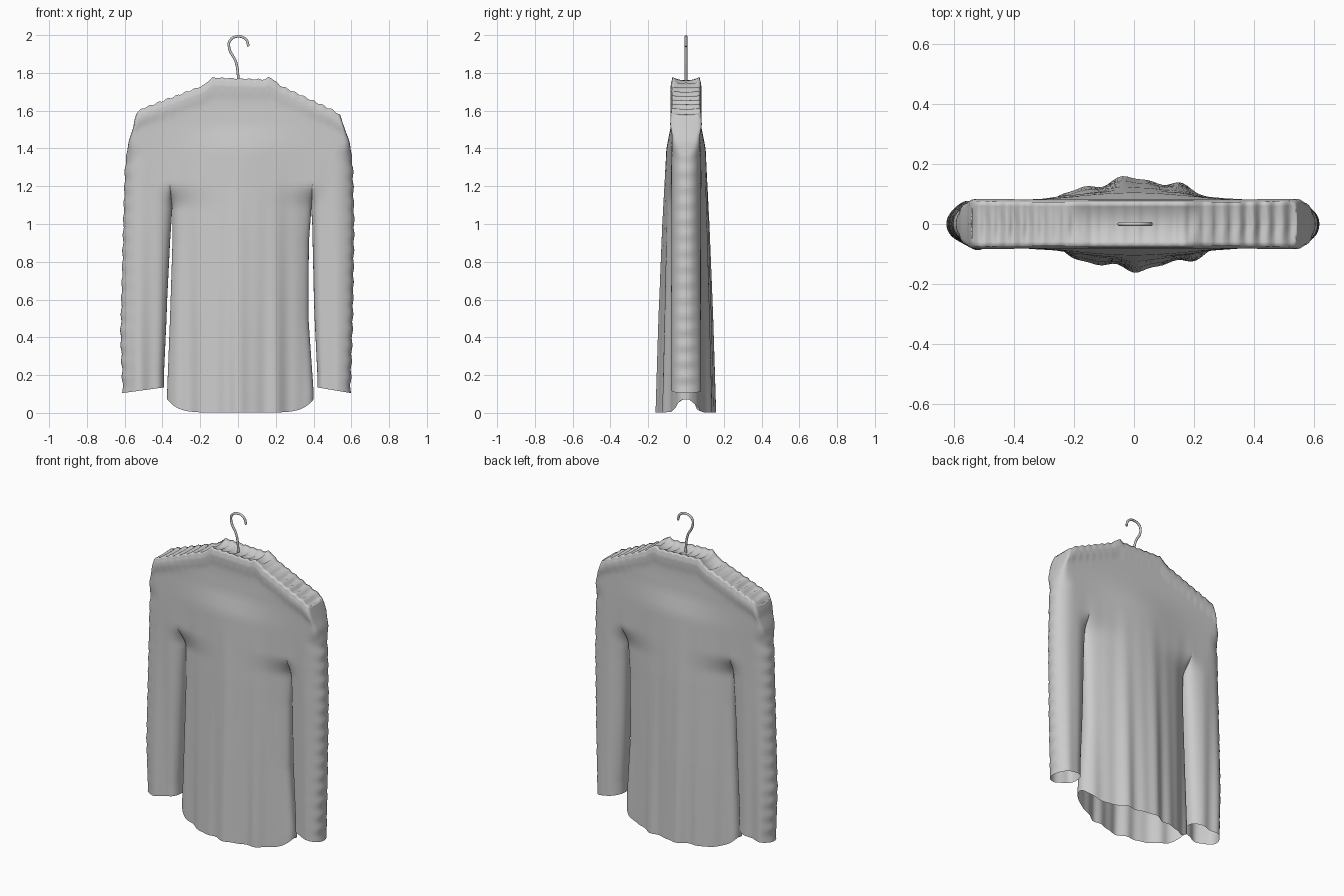
import bpy, bmesh, math
from math import sin, cos, pi, exp

if "Cube" in bpy.data.objects:
    bpy.data.objects.remove(bpy.data.objects["Cube"])


def lerp_table(table, v):
    if v <= table[0][0]:
        return table[0][1]
    for (a, p), (b, q) in zip(table, table[1:]):
        if v <= b:
            return p + (q - p) * (v - a) / (b - a)
    return table[-1][1]


def smooth(a, b, v):
    t = min(1, max(0, (v - a) / (b - a)))
    return t * t * (3 - 2 * t)


ARMPIT, TOP = 1.08, 1.6
# outlines: nominal height -> x
OUT_R = [(0, .595), (.5, .608), (1, .615), (1.3, .608), (1.45, .592), (1.54, .565), (1.57, .553), (1.6, .54)]
OUT_L = [(0, -.61), (.4, -.622), (1, -.607), (1.3, -.598), (1.45, -.58), (1.54, -.553), (1.57, -.55), (1.6, -.54)]
IN_R = [(.1, .42), (.6, .402), (1, .393), (ARMPIT, .388), (TOP, .41)]
IN_L = [(.1, -.392), (.6, -.375), (.9, -.36), (ARMPIT, -.348), (TOP, -.40)]
SIDE_R = [(.05, .40), (.5, .373), (.9, .375), (ARMPIT, .388), (TOP, .41)]
SIDE_L = [(.05, -.375), (.5, -.36), (.9, -.347), (ARMPIT, -.348), (TOP, -.40)]
# shoulder line: x -> z, and body depth: z -> y
SHOULDER = [(-.56, 1.565), (-.51, 1.61), (-.18, 1.735), (-.14, 1.775), (.14, 1.765),
            (.17, 1.78), (.22, 1.735), (.51, 1.6), (.56, 1.56)]
DEPTH = [(0, .15), (.5, .138), (1, .122), (1.4, .104), (1.52, .08), (1.62, .073), (1.8, .07)]


def top_z(x):
    return lerp_table(SHOULDER, x) + .004 * sin(x * 130)


def height(zn, x, hem):
    if zn < .5:
        return hem + (.5 - hem) * zn / .5
    if zn > 1.3:
        return 1.3 + (top_z(x) - 1.3) * (zn - 1.3) / .3
    return zn


def depth(x, z, side):
    # body bulge, soft vertical folds and the rolled shoulder edge
    d = lerp_table(DEPTH, z)
    base = min(.075, d)
    y = base + (d - base) * exp(-(x / .27) ** 2)
    fade = max(0, 1 - z / 1.35)
    shift = .9 if side < 0 else 2.3
    y += fade * (.009 * sin(x * 34 + shift + z * .4) + .005 * sin(x * 61 + shift * 2))
    drop = top_z(x) - z
    return y + .010 * exp(-((drop - .045) / .03) ** 2)


def rounded(t, p):
    return max(0, 1 - abs(t) ** p) ** (1 / p)


def closure(part, t, zn):
    # how far the cloth opens away from its side edges
    joined = smooth(ARMPIT, 1.22, zn)
    if part == 'body':
        c = rounded(2 * t - 1, 2.6)
        return c + (1 - c) * joined
    u = 2 * t - 1 if part == 'right' else 1 - 2 * t
    if u < 0:
        c = rounded(u, 2.3)
        return c + (1 - c) * joined
    return rounded(u, 2.2 + 6 * smooth(1.35, 1.56, zn))


rows = sorted([i * .02 for i in range(78)] + [1.57, 1.58, 1.59, TOP])
bm = bmesh.new()


def skin(grid):
    for r, s in zip(grid, grid[1:]):
        for a, b, c, d in zip(r, r[1:], s[1:], s):
            bm.faces.new((a, b, c, d))


# body and both sleeves, front and back panels, plus the strip over the shoulders
for part, left, right, n in (('left', OUT_L, IN_L, 22), ('body', SIDE_L, SIDE_R, 72),
                             ('right', IN_R, OUT_R, 22)):
    ts = [(1 - cos(pi * i / n)) / 2 for i in range(n + 1)]
    edges = []
    for side in (-1, 1):
        grid = []
        for zn in rows:
            a, b = lerp_table(left, zn), lerp_table(right, zn)
            row = []
            for t in ts:
                x = a + (b - a) * t
                if part == 'body':
                    hem = .002 + .07 * min(1, abs(2 * t - 1)) ** 7
                else:
                    u = t if part == 'right' else 1 - t
                    hem = .135 - .03 * u
                z = height(zn, x, hem)
                y = side * depth(x, z, side) * closure(part, t, zn)
                # puckers along the outer sleeve seam
                if part != 'body' and zn < 1.4:
                    u = t if part == 'right' else 1 - t
                    x += (1 if part == 'right' else -1) * .003 * u ** 6 * sin(z * 75)
                row.append(bm.verts.new((x, y, z)))
            grid.append(row)
        skin(grid)
        edges.append(grid[-1])
    strip = []
    m = 10
    for j in range(m + 1):
        s = j / m
        row = []
        for f, k in zip(*edges):
            p = f.co.lerp(k.co, s)
            v = 1 - (2 * s - 1) ** 2
            w = min(1, abs(f.co.y) / .05)
            dip = .022 if abs(p.x) < .2 else .006
            p.z += w * v * (-dip + .004 * sin(p.x * 130 + 3 * abs(s - .5)))
            row.append(bm.verts.new(p))
        strip.append(row)
    skin(strip)

bmesh.ops.remove_doubles(bm, verts=bm.verts, dist=.0002)
bmesh.ops.recalc_face_normals(bm, faces=bm.faces)
for f in bm.faces:
    f.smooth = True
me = bpy.data.meshes.new('shirt')
bm.to_mesh(me)
bm.free()
bpy.context.collection.objects.link(bpy.data.objects.new('shirt', me))


def wire(name, pts, r):
    cu = bpy.data.curves.new(name, 'CURVE')
    cu.dimensions = '3D'
    cu.bevel_depth = r
    cu.bevel_resolution = 3
    cu.use_fill_caps = True
    sp = cu.splines.new('BEZIER')
    sp.bezier_points.add(len(pts) - 1)
    for bp, (x, z) in zip(sp.bezier_points, pts):
        bp.co = (x, 0, z)
        bp.handle_left_type = bp.handle_right_type = 'AUTO'
    bpy.context.collection.objects.link(bpy.data.objects.new(name, cu))


# hook above the collar and the hanger arms inside the shoulders
wire('hanger_hook', [(.002, 1.70), (0, 1.79), (-.012, 1.86), (-.046, 1.93), (-.042, 1.972),
                     (0, 1.993), (.042, 1.977), (.056, 1.94)], .007)
wire('hanger_arms', [(-.49, 1.555), (-.16, 1.68), (0, 1.70), (.16, 1.68), (.49, 1.55)], .012)
